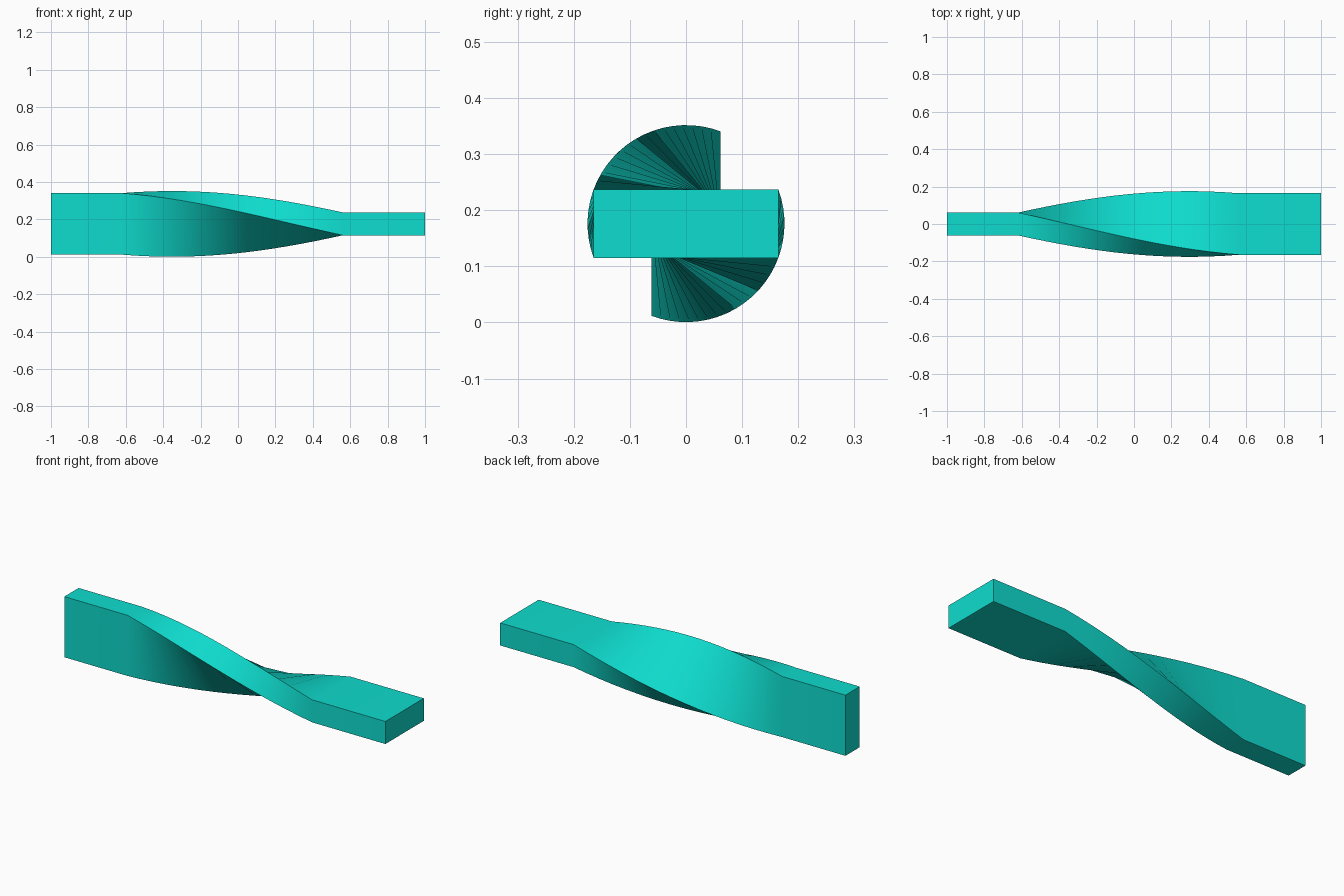
import bpy, bmesh, math

if "Cube" in bpy.data.objects:
    bpy.data.objects.remove(bpy.data.objects["Cube"])

HALF_W, HALF_T, ZC = 0.1645, 0.0612, 0.1762   # half width, half thickness, axis height
X0, X1, STEPS = -0.62, 0.56, 16               # twisted stretch

teal = bpy.data.materials.new("teal")
teal.diffuse_color = (0.0045, 0.72, 0.62, 1)
teal.use_nodes = True
teal.node_tree.nodes["Principled BSDF"].inputs["Base Color"].default_value = teal.diffuse_color

# Stations along the bar: straight end, quarter-turn twist, straight end
stations = [(-1.0, 0.0)]
stations += [(X0 + (X1 - X0) * i / STEPS, math.pi / 2 * i / STEPS) for i in range(STEPS + 1)]
stations += [(1.0, math.pi / 2)]

bm = bmesh.new()
rings = []
for x, a in stations:
    c, s = math.cos(a), math.sin(a)
    rings.append([bm.verts.new((x, y * c - z * s, ZC + y * s + z * c))
                  for y, z in ((-HALF_T, -HALF_W), (HALF_T, -HALF_W),
                               (HALF_T, HALF_W), (-HALF_T, HALF_W))])
for r, q in zip(rings, rings[1:]):
    for i in range(4):
        j = (i + 1) % 4
        bm.faces.new((r[i], r[j], q[j], q[i]))
bm.faces.new(rings[0])
bm.faces.new(rings[-1])
bmesh.ops.recalc_face_normals(bm, faces=bm.faces)

mesh = bpy.data.meshes.new("twisted_bar")
bm.to_mesh(mesh)
bm.free()
mesh.materials.append(teal)
bar = bpy.data.objects.new("twisted_bar", mesh)
bpy.context.collection.objects.link(bar)

# Smooth twist, crisp long edges
bpy.context.view_layer.objects.active = bar
bar.select_set(True)
bpy.ops.object.shade_smooth_by_angle(angle=math.radians(30))
